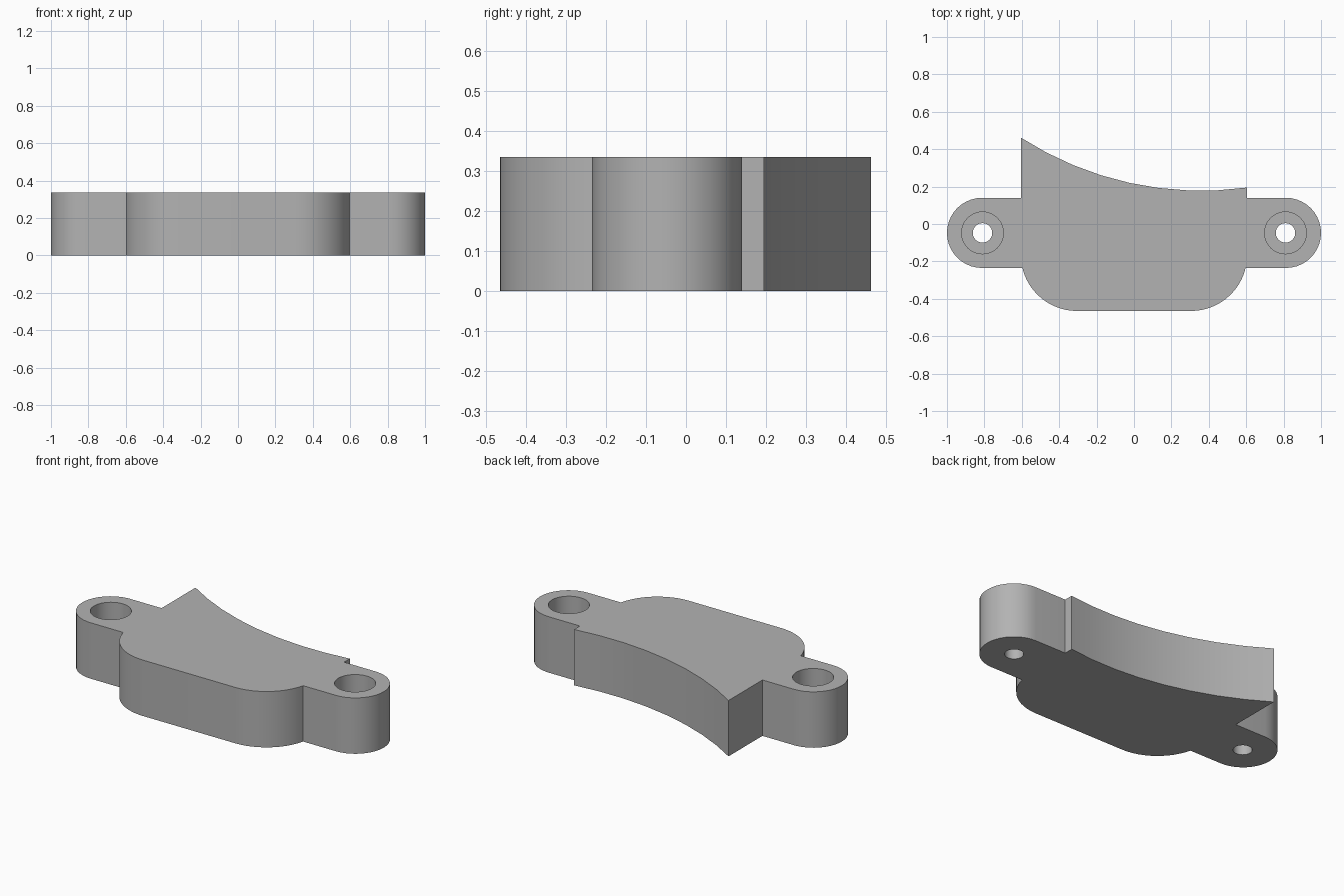
import bpy, bmesh, math

if "Cube" in bpy.data.objects:
    bpy.data.objects.remove(bpy.data.objects["Cube"])

HEIGHT = 0.335
BODY_X, FRONT_Y = 0.605, -0.465
TAB_X, TAB_Y, TAB_R = 0.8125, -0.0475, 0.1875
CORNER_R = 0.3
BORE_FLOOR = 0.12

grey = bpy.data.materials.new("plain_grey")
grey.use_nodes = True
colour = (0.45, 0.45, 0.45, 1)
grey.diffuse_color = colour
grey.node_tree.nodes["Principled BSDF"].inputs["Base Color"].default_value = colour


def arc(cx, cy, r, start, end, steps):
    """Points along a circular arc, angles in degrees."""
    angles = [math.radians(start + (end - start) * i / steps) for i in range(steps + 1)]
    return [(cx + r * math.cos(a), cy + r * math.sin(a)) for a in angles]


def make_object(name, bm):
    bmesh.ops.recalc_face_normals(bm, faces=bm.faces)
    mesh = bpy.data.meshes.new(name)
    bm.to_mesh(mesh)
    bm.free()
    mesh.materials.append(grey)
    obj = bpy.data.objects.new(name, mesh)
    bpy.context.collection.objects.link(obj)
    return obj


def extrude_outline(name, outline, height):
    bm = bmesh.new()
    face = bm.faces.new([bm.verts.new((x, y, 0)) for x, y in outline])
    top = bmesh.ops.extrude_face_region(bm, geom=[face], use_keep_orig=True)["geom"]
    verts = [g for g in top if isinstance(g, bmesh.types.BMVert)]
    bmesh.ops.translate(bm, verts=verts, vec=(0, 0, height))
    return make_object(name, bm)


def stepped_cutter(name, x, y):
    """Narrow through hole opening into a wide counterbore."""
    profile = [(0.052, -0.1), (0.052, BORE_FLOOR), (0.112, BORE_FLOOR), (0.112, HEIGHT + 0.1)]
    bm = bmesh.new()
    sides = 40
    rings = [[bm.verts.new((px, py, z)) for px, py in arc(x, y, r, 0, 360, sides)[:-1]]
             for r, z in profile]
    for low, high in zip(rings, rings[1:]):
        for i in range(sides):
            j = (i + 1) % sides
            bm.faces.new((low[i], low[j], high[j], high[i]))
    bm.faces.new(rings[0])
    bm.faces.new(rings[-1])
    return make_object(name, bm)


# Outline, anticlockwise: rounded front, right-hand tab, concave back, other tab
corner_y = FRONT_Y + CORNER_R
corner_x = BODY_X - CORNER_R
meet = -math.degrees(math.asin((corner_y - TAB_Y + TAB_R) / CORNER_R))
front_corner = arc(corner_x, corner_y, CORNER_R, -90, meet, 12)
tab_end = arc(TAB_X, TAB_Y, TAB_R, -90, 90, 20)
front_corner_mirrored = [(-x, y) for x, y in reversed(front_corner)]
tab_end_mirrored = [(-x, y) for x, y in reversed(tab_end)]

# Concave back face follows one large circle
big_r, big_x, low_y = 1.783, 0.36, 0.178
back_start = -90 + math.degrees(math.asin((BODY_X - big_x) / big_r))
back_end = -90 - math.degrees(math.asin((BODY_X + big_x) / big_r))
back = arc(big_x, low_y + big_r, big_r, back_start, back_end, 8)

tab_back = TAB_Y + TAB_R
outline = (front_corner + tab_end + [(BODY_X, tab_back)] + back
           + [(-BODY_X, tab_back)] + tab_end_mirrored + front_corner_mirrored)
bracket = extrude_outline("bracket_body", outline, HEIGHT)

# Counterbored screw holes in both tabs
for side in (-1, 1):
    cutter = stepped_cutter("screw_hole_cutter", side * 0.81, TAB_Y)
    mod = bracket.modifiers.new("screw_hole", "BOOLEAN")
    mod.operation = "DIFFERENCE"
    mod.solver = "EXACT"
    mod.object = cutter
    bpy.context.view_layer.objects.active = bracket
    bpy.ops.object.modifier_apply(modifier=mod.name)
    bpy.data.objects.remove(cutter)

# Smooth the curved walls, keep the rims crisp
bpy.ops.object.select_all(action="DESELECT")
bracket.select_set(True)
bpy.context.view_layer.objects.active = bracket
bpy.ops.object.shade_smooth_by_angle(angle=math.radians(30))
